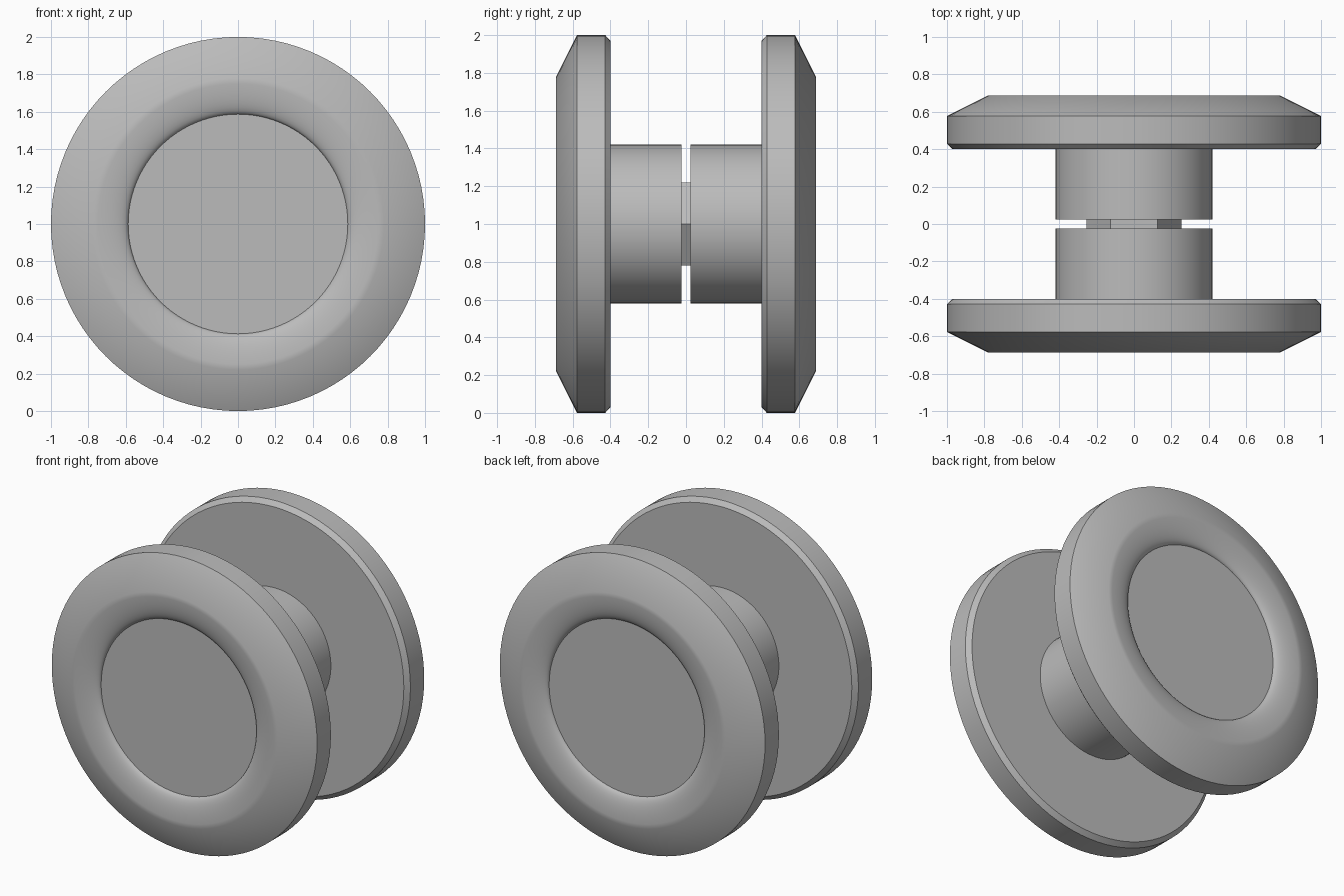
import bpy, bmesh, math
from mathutils import Matrix

cube = bpy.data.objects.get("Cube")
if cube:
    bpy.data.objects.remove(cube)

# One plain grey material
grey = bpy.data.materials.new("grey")
grey.use_nodes = True
colour = (0.5, 0.5, 0.5, 1)
grey.diffuse_color = colour
grey.node_tree.nodes["Principled BSDF"].inputs["Base Color"].default_value = colour

AXIS_HEIGHT = 1.0


def finish(bm, name, smooth):
    bmesh.ops.recalc_face_normals(bm, faces=bm.faces)
    mesh = bpy.data.meshes.new(name)
    bm.to_mesh(mesh)
    bm.free()
    mesh.materials.append(grey)
    obj = bpy.data.objects.new(name, mesh)
    obj.location.z = AXIS_HEIGHT
    bpy.context.collection.objects.link(obj)
    if smooth:
        bpy.ops.object.select_all(action="DESELECT")
        obj.select_set(True)
        bpy.context.view_layer.objects.active = obj
        bpy.ops.object.shade_smooth_by_angle(angle=math.radians(32))
    return obj


def lathe(name, profile, side, segments=96):
    """Turn (radius, distance) points about the y axis, capping both ends."""
    bm = bmesh.new()
    rings = []
    for radius, dist in profile:
        ring = []
        for i in range(segments):
            a = math.tau * i / segments
            ring.append(bm.verts.new((radius * math.cos(a), side * dist, radius * math.sin(a))))
        rings.append(ring)
    for a, b in zip(rings, rings[1:]):
        for i in range(segments):
            j = (i + 1) % segments
            bm.faces.new((a[i], a[j], b[j], b[i]))
    bm.faces.new(rings[0])
    bm.faces.new(rings[-1])
    return finish(bm, name, True)


# Half profile: shaft, chamfered rim, outer bevel, then a rounded lip into the dish
CREST_R, CREST_Y, FLOOR_R, FLOOR_Y = 0.78, 0.687, 0.587, 0.635
profile = [(0.42, 0.025), (0.42, 0.40), (0.97, 0.40), (1.0, 0.428), (1.0, 0.577)]
STEPS = 10
for k in range(STEPS + 1):
    t = math.pi / 2 * k / STEPS
    profile.append((CREST_R - (CREST_R - FLOOR_R) * math.sin(t),
                    FLOOR_Y + (CREST_Y - FLOOR_Y) * math.cos(t)))

for name, side in (("front_knob", -1), ("back_knob", 1)):
    lathe(name, profile, side)

# Hexagonal pin joining the two knobs
bm = bmesh.new()
bmesh.ops.create_cone(bm, cap_ends=True, segments=6, radius1=0.253, radius2=0.253, depth=0.06)
bmesh.ops.rotate(bm, verts=bm.verts, matrix=Matrix.Rotation(math.pi / 2, 3, "Z"))
bmesh.ops.rotate(bm, verts=bm.verts, matrix=Matrix.Rotation(math.pi / 2, 3, "X"))
finish(bm, "hex_pin", False)
